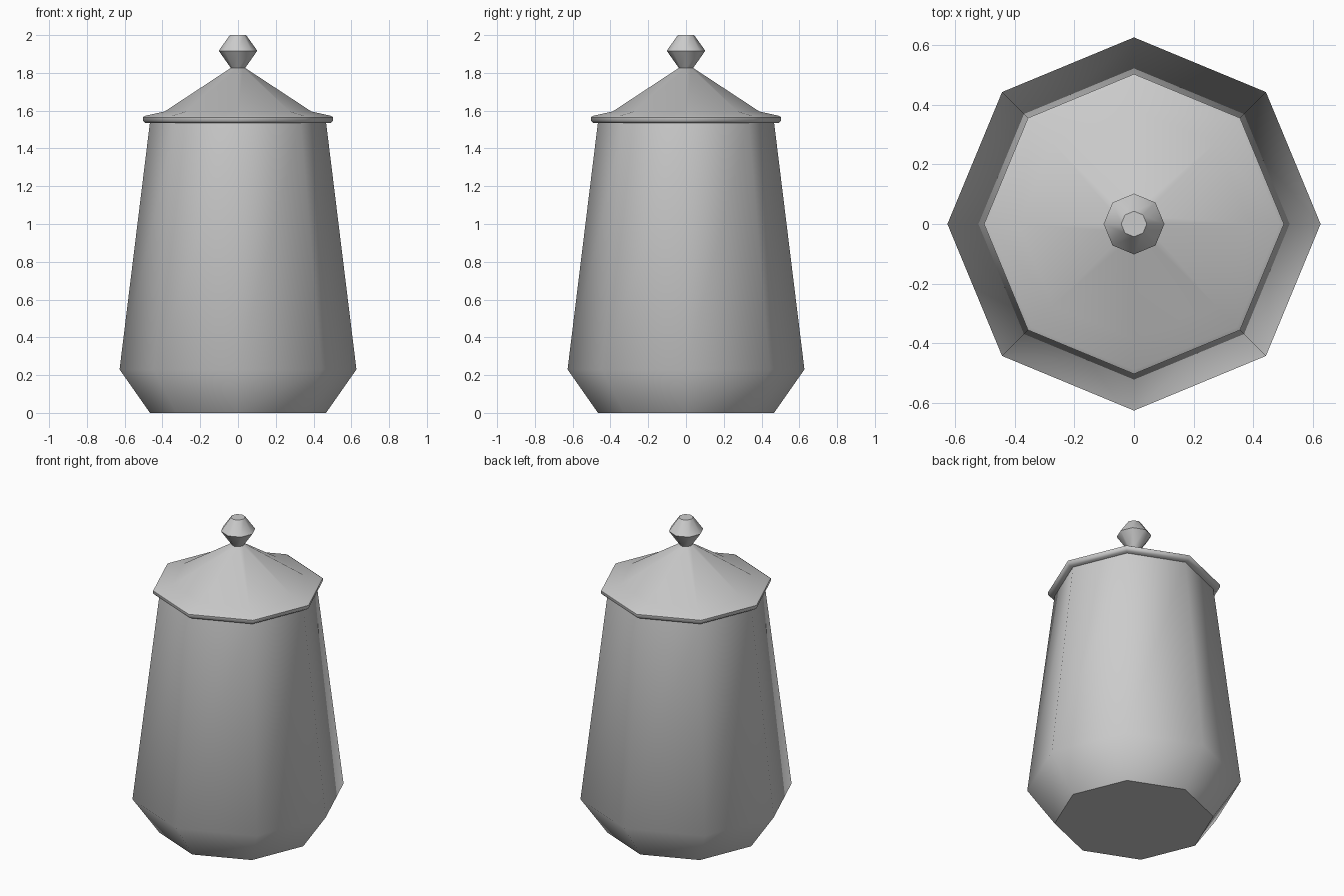
import bpy
import bmesh
from math import cos, sin, pi, radians

if "Cube" in bpy.data.objects:
    bpy.data.objects.remove(bpy.data.objects["Cube"])

SIDES = 8


def lathe(name, profile):
    """Spin a (radius, height) profile into a capped eight-sided solid."""
    bm = bmesh.new()
    rings = [[bm.verts.new((r * cos(2 * pi * i / SIDES), r * sin(2 * pi * i / SIDES), z))
              for i in range(SIDES)] for r, z in profile]
    for low, high in zip(rings, rings[1:]):
        for i in range(SIDES):
            j = (i + 1) % SIDES
            bm.faces.new((low[i], low[j], high[j], high[i]))
    bm.faces.new(rings[0][::-1])
    bm.faces.new(rings[-1])
    bmesh.ops.recalc_face_normals(bm, faces=bm.faces)
    mesh = bpy.data.meshes.new(name)
    bm.to_mesh(mesh)
    bm.free()
    obj = bpy.data.objects.new(name, mesh)
    bpy.context.collection.objects.link(obj)
    bpy.ops.object.select_all(action='DESELECT')
    obj.select_set(True)
    bpy.context.view_layer.objects.active = obj
    bpy.ops.object.shade_smooth_by_angle(angle=radians(52))
    return obj


# Tapered jar body with a chamfered foot
lathe("jar_body", [(0.466, 0), (0.627, 0.23), (0.466, 1.54)])

# Lid with a thin rounded rim and a shallow flare
lathe("lid", [(0.45, 1.535), (0.49, 1.535), (0.504, 1.547), (0.504, 1.565),
              (0.49, 1.573), (0.388, 1.596), (0.038, 1.826)])

# Faceted knob on top of the lid
lathe("lid_knob", [(0.038, 1.826), (0.102, 1.917), (0.043, 2.0)])
